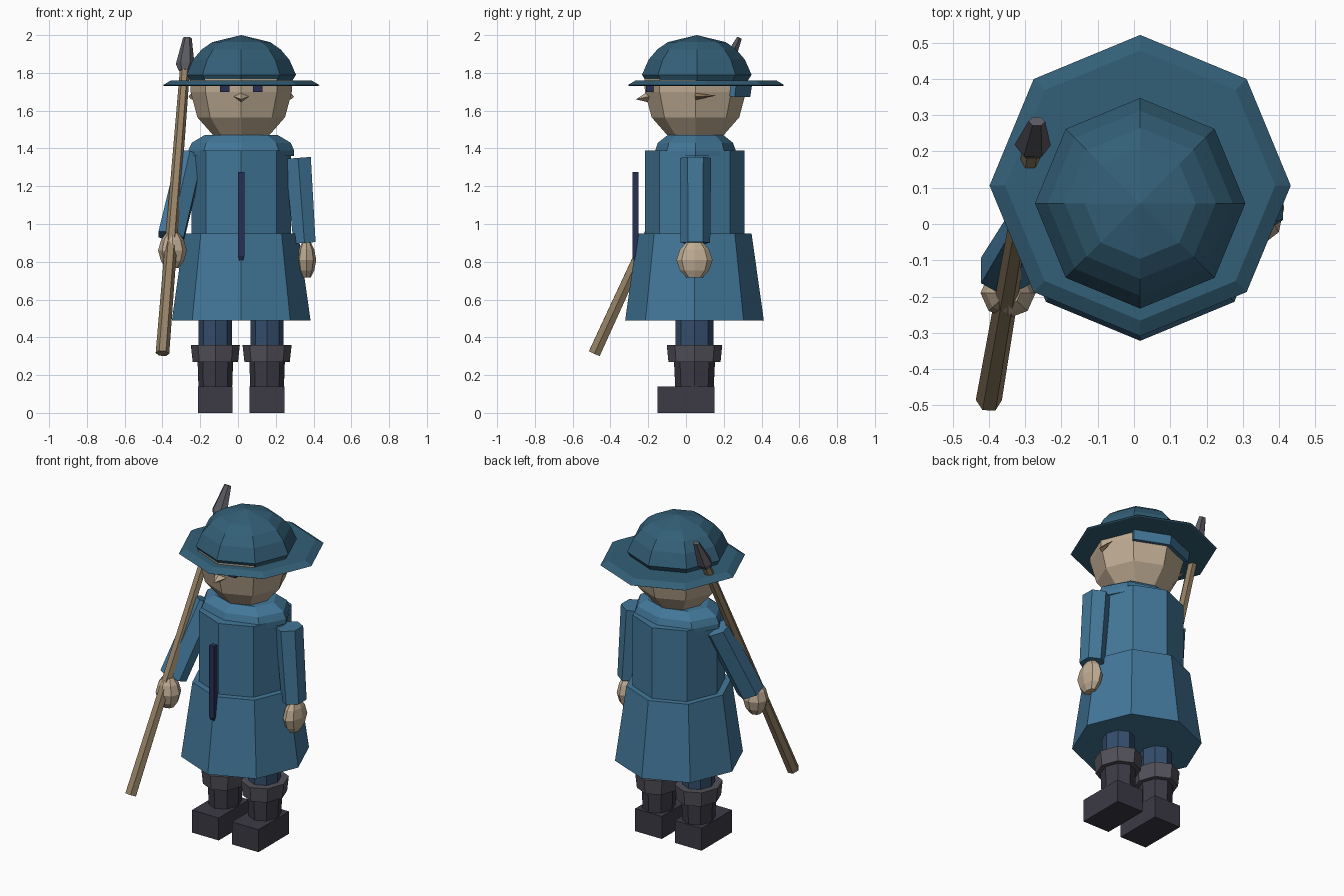
import bpy, bmesh, math
from mathutils import Vector, Matrix

if "Cube" in bpy.data.objects:
    bpy.data.objects.remove(bpy.data.objects["Cube"])

CX = 0.017   # body axis


def mat(name, r, g, b):
    m = bpy.data.materials.new(name)
    m.diffuse_color = (r, g, b, 1)
    m.use_nodes = True
    m.node_tree.nodes["Principled BSDF"].inputs["Base Color"].default_value = m.diffuse_color
    return m


COAT = mat("coat_blue", .055, .185, .32)
HAT = mat("hat_blue", .033, .115, .185)
SKIN = mat("skin", .52, .41, .29)
WOOD = mat("wood", .30, .22, .13)
BOOT = mat("boot_dark", .045, .042, .06)
CUFF = mat("cuff_grey", .085, .08, .10)
TROUSER = mat("trouser_blue", .035, .075, .15)
NAVY = mat("navy", .02, .03, .09)
METAL = mat("metal", .10, .10, .12)
EAR = mat("ear_brown", .25, .17, .09)


def finish(name, bm, material):
    bmesh.ops.recalc_face_normals(bm, faces=bm.faces)
    me = bpy.data.meshes.new(name)
    bm.to_mesh(me)
    bm.free()
    me.materials.append(material)
    ob = bpy.data.objects.new(name, me)
    bpy.context.collection.objects.link(ob)
    return ob


def loft(name, rings, material, n=8, phase=0.0, matrix=None):
    """Closed stack of n-sided rings (x, y, z, rx, ry); zero radius makes a point."""
    bm = bmesh.new()
    loops = []
    for x, y, z, rx, ry in rings:
        if rx == 0:
            loops.append([bm.verts.new((x, y, z))])
            continue
        loops.append([bm.verts.new((x + rx * math.cos(phase + math.tau * i / n),
                                    y + ry * math.sin(phase + math.tau * i / n), z))
                      for i in range(n)])
    for a, b in zip(loops, loops[1:]):
        for i in range(n):
            j = (i + 1) % n
            if len(b) == 1:
                bm.faces.new((a[i], a[j], b[0]))
            elif len(a) == 1:
                bm.faces.new((a[0], b[j], b[i]))
            else:
                bm.faces.new((a[i], a[j], b[j], b[i]))
    for l in (loops[0], loops[-1]):
        if len(l) > 1:
            bm.faces.new(l)
    if matrix:
        bm.transform(matrix)
    return finish(name, bm, material)


def round_part(name, cy, prof, material, sy=1.0):
    """Octagonal body part around the body axis, profile of (z, radius)."""
    return loft(name, [(CX, cy, z, r, r * sy) for z, r in prof], material)


def limb(name, p, q, prof, material, n=6, phase=0.0):
    """Loft along the line p-q, profile of (fraction, rx, ry)."""
    p, q = Vector(p), Vector(q)
    d = q - p
    m = Matrix.Translation(p) @ Vector((0, 0, 1)).rotation_difference(d).to_matrix().to_4x4()
    return loft(name, [(0, 0, t * d.length, rx, ry) for t, rx, ry in prof],
                material, n, phase, m)


def box(name, x0, x1, y0, y1, z0, z1, material):
    bm = bmesh.new()
    bmesh.ops.create_cube(bm, size=1)
    bm.transform(Matrix.Translation(((x0 + x1) / 2, (y0 + y1) / 2, (z0 + z1) / 2))
                 @ Matrix.Diagonal((x1 - x0, y1 - y0, z1 - z0, 1)))
    return finish(name, bm, material)


def ball(name, c, rx, ry, rz, material):
    x, y, z = c
    return loft(name, [(x, y, z + rz * h, rx * k, ry * k) for h, k in
                       ((-1, .45), (-.6, .8), (0, 1), (.6, .8), (1, .45))], material)


# Coat
round_part("coat_skirt", .045, [(.49, .367), (.95, .302)], COAT)
round_part("coat_torso", .047, [(.93, .264), (1.39, .264)], COAT)
round_part("coat_collar", .05, [(1.36, .28), (1.39, .28), (1.43, .262), (1.47, .195)], COAT, .76)
loft("coat_placket", [(CX, -.255, .765, 0, 0), (CX, -.268, .83, .023, .023),
                      (CX, -.268, 1.275, .023, .023)], NAVY, 4, math.pi / 4)

# Head and face
round_part("head", .05, [(1.46, .14), (1.565, .232), (1.70, .268), (1.78, .27)], SKIN)
loft("nose", [(0, 0, 0, .04, .032), (0, .015, .07, 0, 0)], SKIN, 4, 0,
     Matrix.Translation((CX, -.195, 1.675)) @ Matrix.Rotation(math.pi / 2, 4, 'X')
     @ Matrix.Diagonal((1, -1, 1, 1)))
for side, s in (("right", -1), ("left", 1)):
    x = CX + s * .088
    box("eye_" + side, x - .025, x + .025, -.213, -.15, 1.70, 1.74, NAVY)
    limb("ear_" + side, (CX + s * .262, .05, 1.675), (CX + s * .272, .16, 1.68),
         [(0, .018, .018), (1, 0, 0)], EAR, 4)

# Hat
BY = .106
loft("hat_brim", [(CX, BY, 1.73, .405, .405), (CX, BY, 1.735, .415, .415),
                  (CX, BY, 1.76, .372, .372)], HAT)
round_part("hat_crown", .057, [(1.75, .265), (1.79, .29), (1.87, .255),
                               (1.925, .208), (1.963, .153), (2.0, 0)], HAT)
# Neck flap under the back of the hat
bm = bmesh.new()
arc = [math.radians(a) for a in (45, 90, 135)]
top = [bm.verts.new((CX + .285 * math.cos(a), .05 + .285 * math.sin(a), 1.74)) for a in arc]
low = [bm.verts.new((CX + .275 * math.cos(a), .05 + .275 * math.sin(a), 1.675)) for a in arc]
for i in range(2):
    bm.faces.new((top[i], top[i + 1], low[i + 1], low[i]))
flap = finish("hat_neck_flap", bm, COAT)
mod = flap.modifiers.new("thickness", 'SOLIDIFY')
mod.thickness = .03
mod.offset = 0

# Arms and hands
limb("arm_left", (.318, .05, 1.35), (.352, .05, .9),
     [(0, .078, .083), (1, .068, .078)], COAT, 6, math.pi / 2)
ball("hand_left", (.362, .045, .81), .052, .096, .093, SKIN)
limb("arm_right", (-.25, .05, 1.36), (-.355, -.13, .93),
     [(0, .065, .08), (1, .075, .08)], COAT, 6, math.pi / 2)
ball("hand_right", (-.347, -.19, .86), .076, .07, .092, SKIN)

# Spear
LOW, TIP = (-.4, -.485, .315), (-.268, .283, 1.985)
limb("spear_shaft", LOW, TIP, [(0, .036, .036), (.94, .026, .026)], WOOD)
limb("spear_head", LOW, TIP, [(.895, .032, .028), (.915, .05, .04), (1, .023, .015)], METAL)

# Legs and boots
for side, s in (("right", -1), ("left", 1)):
    x, y = CX + s * .137, .045
    loft("trouser_" + side, [(x, y, .3, .088, .1), (x, y, .6, .088, .1)], TROUSER)
    loft("boot_cuff_" + side, [(x, y, .27, .12, .138), (x, y, .36, .13, .147)], CUFF)
    loft("boot_shaft_" + side, [(x, y, .1, .088, .1), (x, y, .3, .095, .11)], BOOT)
    box("boot_foot_" + side, x - .092, x + .092, -.15, .15, 0, .14, BOOT)
